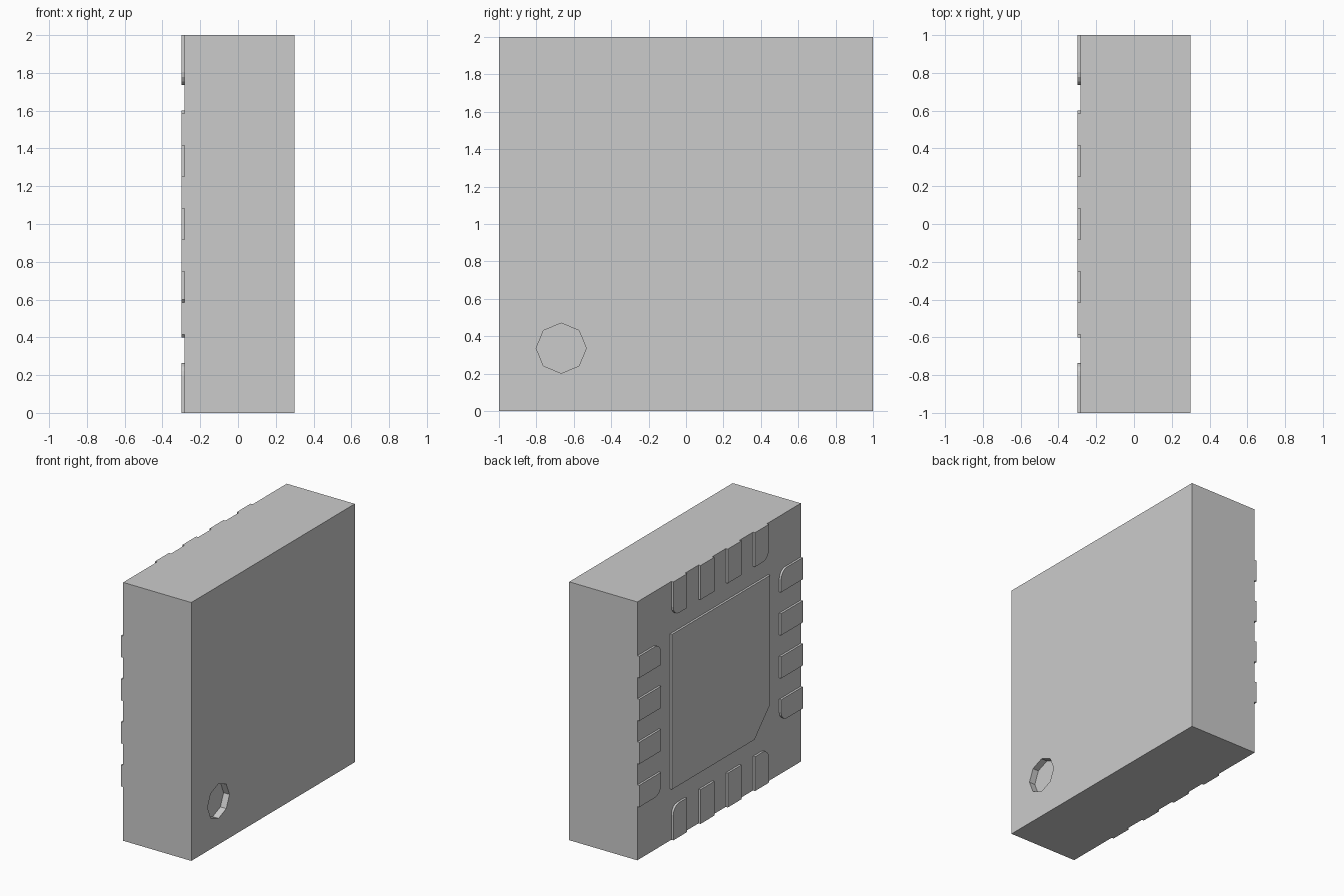
import bpy, bmesh, math

if "Cube" in bpy.data.objects:
    bpy.data.objects.remove(bpy.data.objects["Cube"])

BACK = -0.3       # outer plane of the contacts
BODY_BACK = -0.283
FRONT = 0.3
EMBED = -0.15     # how far contacts sink into the body


def prism(name, outline, x0, x1):
    """Extrude a (y, z) outline along x."""
    bm = bmesh.new()
    face = bm.faces.new([bm.verts.new((x0, y, z)) for y, z in outline])
    ext = bmesh.ops.extrude_face_region(bm, geom=[face])
    moved = [v for v in ext["geom"] if isinstance(v, bmesh.types.BMVert)]
    bmesh.ops.translate(bm, verts=moved, vec=(x1 - x0, 0, 0))
    bmesh.ops.recalc_face_normals(bm, faces=bm.faces)
    mesh = bpy.data.meshes.new(name)
    bm.to_mesh(mesh)
    bm.free()
    ob = bpy.data.objects.new(name, mesh)
    bpy.context.collection.objects.link(ob)
    return ob


def contact_outline(u, half=0.084, inner=0.735, r=0.07, segs=4):
    """Contact on the top side; end contacts get a rounded outer inner-corner."""
    pts = [(u - half, 1), (u + half, 1)]
    if abs(u) < 0.4:
        return pts + [(u + half, inner), (u - half, inner)]
    # rounded corner on the right, mirrored for the left end
    c = abs(u)
    pts = [(c - half, 1), (c + half, 1)]
    for i in range(segs + 1):
        a = -math.pi / 2 * i / segs
        pts.append((c + half - r + r * math.cos(a), inner + r + r * math.sin(a)))
    pts.append((c - half, inner))
    s = math.copysign(1, u)
    return [(s * y, z) for y, z in pts]


# Body block with an octagonal orientation dimple
body = prism("package_body", [(-1, 0), (1, 0), (1, 2), (-1, 2)], BODY_BACK, FRONT)
dimple = [(-0.667 + 0.134 * math.cos(math.pi / 4 * i),
           0.336 + 0.134 * math.sin(math.pi / 4 * i)) for i in range(8)]
cutter = prism("dimple_cutter", dimple, FRONT - 0.05, FRONT + 0.1)
cutter.hide_render = True
cutter.hide_viewport = False
mod = body.modifiers.new("dimple", "BOOLEAN")
mod.operation = "DIFFERENCE"
mod.solver = "EXACT"
mod.object = cutter
bpy.context.view_layer.objects.active = body
bpy.ops.object.modifier_apply(modifier=mod.name)
bpy.data.objects.remove(cutter)

# Central thermal pad with one clipped corner
prism("thermal_pad", [(-0.6, 0.6), (-0.41, 0.4), (0.6, 0.4), (0.6, 1.6), (-0.6, 1.6)],
      BACK, EMBED)

# Four edge contacts on each of the four sides
for side, quarter in (("top", 0), ("left", 1), ("bottom", 2), ("right", 3)):
    c, s = round(math.cos(quarter * math.pi / 2)), round(math.sin(quarter * math.pi / 2))
    for i in range(4):
        pts = contact_outline(-0.5 + i / 3)
        pts = [(c * u - s * v, 1 + s * u + c * v) for u, v in pts]
        prism(f"contact_{side}_{i + 1}", pts, BACK, EMBED)
